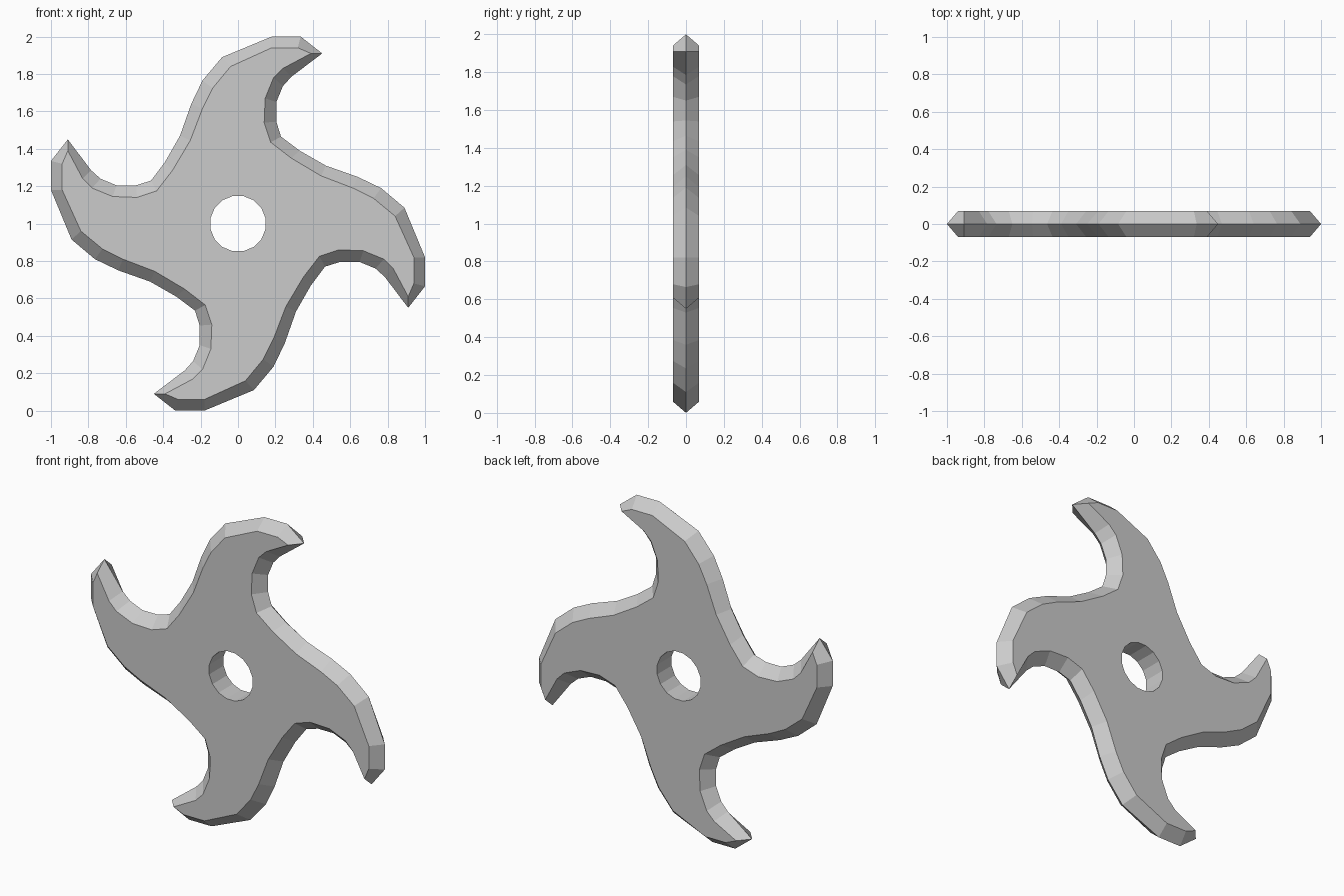
import bpy
import bmesh
import math

cube = bpy.data.objects.get("Cube")
if cube:
    bpy.data.objects.remove(cube, do_unlink=True)

HALF_THICKNESS = 0.07
CENTRE_HEIGHT = 1.0
HOLE_RADIUS = 0.15
HOLE_SIDES = 16

# Outline of one curved blade, clockwise: sharp edge, then edge of the flat face
SHARP_EDGE = [(-.39, .33), (-.31, .47), (-.25, .64), (-.19, .765), (-.085, .89),
              (.18, 1), (.335, 1), (.45, .91), (.285, .785), (.24, .735),
              (.205, .65), (.205, .545), (.23, .465)]
FACE_EDGE = [(-.35, .285), (-.255, .445), (-.19, .615), (-.135, .725), (-.04, .84),
             (.18, .94), (.32, .94), (.39, .91), (.24, .83), (.19, .78),
             (.145, .67), (.14, .54), (.175, .435)]


def four_blades(outline):
    """Repeat one blade outline by quarter turns into a closed loop."""
    loop, blade = [], outline
    for _ in range(4):
        loop += blade
        blade = [(z, -x) for x, z in blade]
    return loop


def add_ring(bm, loop, y):
    """Add a closed ring of edges at depth y."""
    verts = [bm.verts.new((x, y, z + CENTRE_HEIGHT)) for x, z in loop]
    edges = [bm.edges.new((verts[i - 1], verts[i])) for i in range(len(verts))]
    return verts, edges


def join_rings(bm, first, second):
    """Join two matching rings with quads."""
    for i in range(len(first)):
        bm.faces.new((first[i - 1], first[i], second[i], second[i - 1]))


def make_material(name, value):
    material = bpy.data.materials.new(name)
    material.use_nodes = True
    colour = (value, value, value, 1)
    material.diffuse_color = colour
    material.node_tree.nodes["Principled BSDF"].inputs["Base Color"].default_value = colour
    return material


bm = bmesh.new()
angles = [2 * math.pi * (i + 0.5) / HOLE_SIDES for i in range(HOLE_SIDES)]
hole_loop = [(HOLE_RADIUS * math.cos(a), HOLE_RADIUS * math.sin(a)) for a in angles]

# Bevelled rim, flat faces pierced by the hole, and the hole wall
ridge, _ = add_ring(bm, four_blades(SHARP_EDGE), 0)
hole_rings = []
for side in (-1, 1):
    y = side * HALF_THICKNESS
    rim, rim_edges = add_ring(bm, four_blades(FACE_EDGE), y)
    hole, hole_edges = add_ring(bm, hole_loop, y)
    join_rings(bm, ridge, rim)
    bmesh.ops.triangle_fill(bm, edges=rim_edges + hole_edges,
                            use_beauty=True, normal=(0, side, 0))
    hole_rings.append(hole)
join_rings(bm, *hole_rings)
bmesh.ops.recalc_face_normals(bm, faces=bm.faces)

mesh = bpy.data.meshes.new("throwing_star")
bm.to_mesh(mesh)
bm.free()
mesh.materials.append(make_material("steel grey", 0.6))
star = bpy.data.objects.new("throwing_star", mesh)
bpy.context.scene.collection.objects.link(star)
